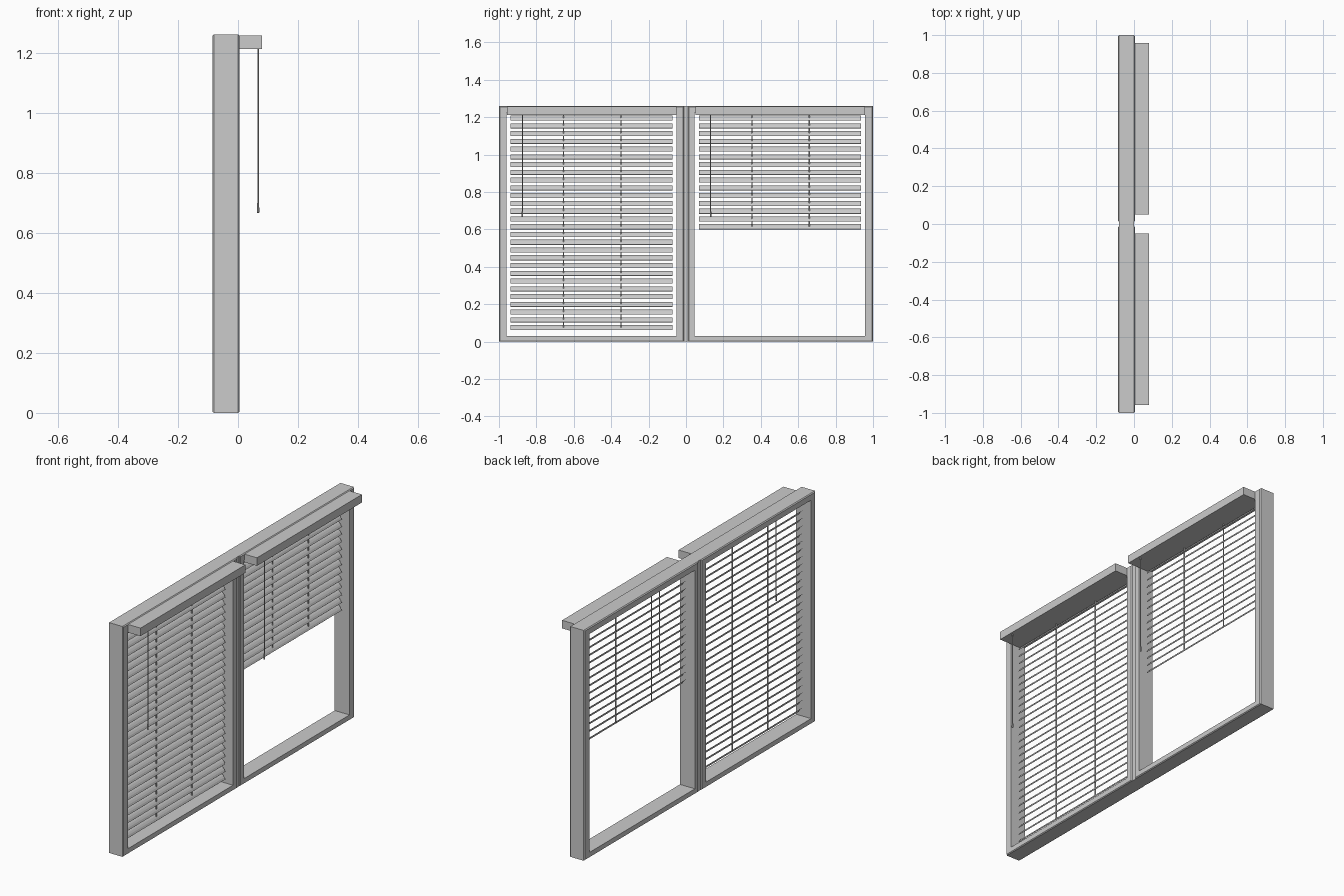
import bpy, bmesh, math

if "Cube" in bpy.data.objects:
    bpy.data.objects.remove(bpy.data.objects["Cube"])

H = 1.26            # window height
PITCH = 0.0415      # slat spacing
SLAT_X = -0.037     # blind plane inside the frame


def make(name, verts, faces):
    me = bpy.data.meshes.new(name)
    me.from_pydata(verts, [], faces)
    bm = bmesh.new()
    bm.from_mesh(me)
    bmesh.ops.recalc_face_normals(bm, faces=bm.faces)
    bm.to_mesh(me)
    bm.free()
    ob = bpy.data.objects.new(name, me)
    bpy.context.collection.objects.link(ob)
    return ob


def box(name, x0, x1, y0, y1, z0, z1):
    v = [(x, y, z) for x in (x0, x1) for y in (y0, y1) for z in (z0, z1)]
    f = [(0, 1, 3, 2), (4, 6, 7, 5), (0, 4, 5, 1), (2, 3, 7, 6), (0, 2, 6, 4), (1, 5, 7, 3)]
    return make(name, v, f)


def rod(name, x, y, sections, n=8):
    """Upright round rod from (z, radius) sections."""
    v = [(x + r * math.cos(2 * math.pi * i / n), y + r * math.sin(2 * math.pi * i / n), z)
         for z, r in sections for i in range(n)]
    m = len(sections)
    f = [(k * n + i, k * n + (i + 1) % n, (k + 1) * n + (i + 1) % n, (k + 1) * n + i)
         for k in range(m - 1) for i in range(n)]
    f += [tuple(range(n)), tuple(range((m - 1) * n, m * n))]
    return make(name, v, f)


def frame(name, outer, inner):
    """Picture-frame ring: section (blend outer->inner, x) swept round four mitred corners."""
    section = [(0, -0.08), (0.13, -0.085), (1, -0.085), (1, 0.005), (0.13, 0.005), (0, 0)]
    v = []
    for t, x in section:
        y0, y1, z0, z1 = [a + (b - a) * t for a, b in zip(outer, inner)]
        v += [(x, y0, z0), (x, y1, z0), (x, y1, z1), (x, y0, z1)]
    n = len(section)
    f = [(k * 4 + i, k * 4 + (i + 1) % 4, (k + 1) % n * 4 + (i + 1) % 4, (k + 1) % n * 4 + i)
         for k in range(n) for i in range(4)]
    return make(name, v, f)


def slats(name, y0, y1, count):
    """Tilted, slightly crowned slats: high at the back, low at the front."""
    dx, dz, th = 0.022, 0.026, 0.0012
    v, f = [], []
    for s in range(count):
        zc = 1.196 - s * PITCH
        top = []
        for k in range(4):
            t = k / 3
            crown = 0.003 * (1 - (2 * t - 1) ** 2)
            top.append((SLAT_X + (t - 0.5) * dx + crown * 0.76, zc + (0.5 - t) * dz + crown * 0.65))
        loop = top + [(x - th, z - th) for x, z in reversed(top)]
        b, n = len(v), len(loop)
        v += [(x, y, z) for y in (y0, y1) for x, z in loop]
        f += [(b + i, b + (i + 1) % n, b + n + (i + 1) % n, b + n + i) for i in range(n)]
        for e in (b, b + n):
            f += [(e + k, e + k + 1, e + n - 2 - k, e + n - 1 - k) for k in range(3)]
    return make(name, v, f)


# window frames and the recessed post between them
frame("left_frame", (-1, -0.012, 0, H), (-0.96, -0.05, 0.03, H - 0.035))
frame("right_frame", (0.012, 1, 0, H), (0.045, 0.957, 0.03, H - 0.035))
box("centre_post", -0.079, -0.001, -0.012, 0.012, 0, H)

# one blind per window: side, left end of headrail, slat count
for side, y, count in (("left", -0.957, 28), ("right", 0.05, 15)):
    box(side + "_headrail", -0.055, 0.08, y, y + 0.907, 1.212, 1.256)
    slats(side + "_slats", y + 0.019, y + 0.885, count)
    bottom = 1.196 - (count - 1) * PITCH
    for i, off in enumerate((0.302, 0.609)):
        rod(f"{side}_cord_{i + 1}", SLAT_X, y + off, [(bottom, 0.0035), (1.213, 0.0035)], 6)
    # tilt wand with thicker tip
    rod(side + "_wand", 0.067, y + 0.082,
        [(0.666, 0.003), (0.669, 0.0045), (0.69, 0.0035), (0.70, 0.0028), (1.213, 0.0028)])
